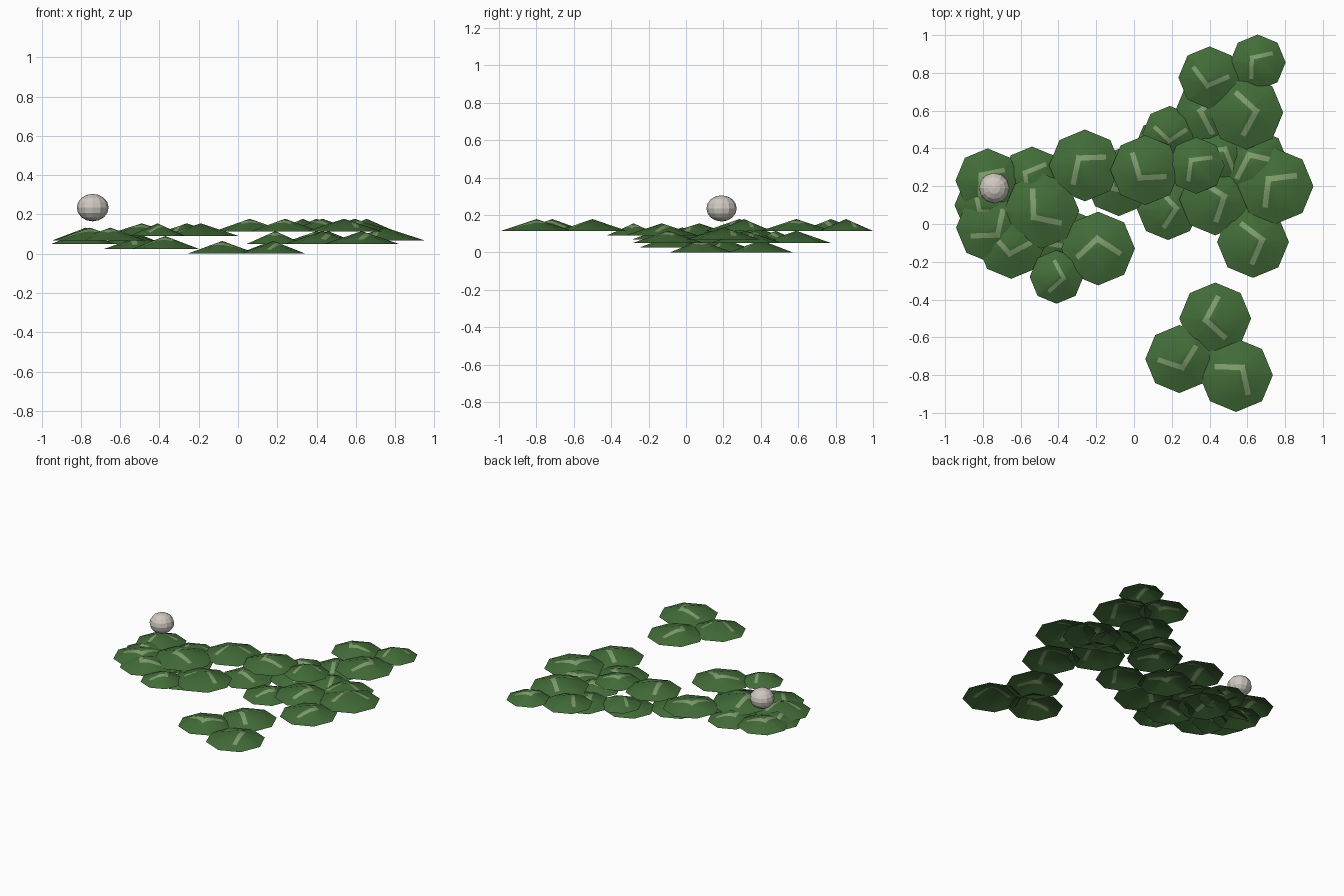
import bpy, bmesh, math
from mathutils import Vector

if "Cube" in bpy.data.objects:
    bpy.data.objects.remove(bpy.data.objects["Cube"])


def material(name, colour):
    m = bpy.data.materials.new(name)
    m.diffuse_color = (*colour, 1)
    m.use_nodes = True
    m.node_tree.nodes["Principled BSDF"].inputs["Base Color"].default_value = m.diffuse_color
    return m


GREEN = material("leaf green", (0.055, 0.15, 0.04))
PALE = material("pale leaf mark", (0.21, 0.33, 0.15))
WHITE = material("warm white", (0.62, 0.58, 0.53))

SIDES = 8
PAD_HEIGHT = 0.065


def leaf_pad(x, y, base, radius, angle):
    """Shallow open cone with an L-shaped pale mark cut into it."""
    bm = bmesh.new()
    rim = [bm.verts.new((radius * math.cos(i * math.tau / SIDES),
                         radius * math.sin(i * math.tau / SIDES), 0))
           for i in range(SIDES)]
    tip = bm.verts.new((0, 0, PAD_HEIGHT))
    for i in range(SIDES):
        bm.faces.new((rim[i], rim[(i + 1) % SIDES], tip))

    # two arms of the mark, meeting at an elbow
    a = math.radians(angle)
    elbow = Vector((math.cos(a), math.sin(a), 0)) * radius * 0.27
    half, length = 0.073 * radius, 0.76 * radius
    arms = []
    for turn in (-52, 52):
        b = a + math.pi + math.radians(turn)
        arms.append((Vector((math.cos(b), math.sin(b), 0)),
                     Vector((-math.sin(b), math.cos(b), 0))))
    for along, across in arms:
        for point, normal in ((elbow + across * half, across),
                              (elbow - across * half, across),
                              (elbow + along * length, along),
                              (elbow - along * half, along)):
            bmesh.ops.bisect_plane(bm, geom=bm.verts[:] + bm.edges[:] + bm.faces[:],
                                   plane_co=point, plane_no=normal, dist=1e-5)
    for f in bm.faces:
        c = f.calc_center_median() - elbow
        f.material_index = int(any(-half < c.dot(u) < length and abs(c.dot(v)) < half
                                   for u, v in arms))
        f.smooth = True
    me = bpy.data.meshes.new("leaf_pad")
    bm.to_mesh(me)
    bm.free()
    me.materials.append(GREEN)
    me.materials.append(PALE)
    ob = bpy.data.objects.new("leaf_pad", me)
    ob.location = (x, y, base)
    bpy.context.collection.objects.link(ob)


# pads grouped by the height of their rim: x, y, radius, mark direction
front_cluster = [(0.43, -0.50, 0.19, 190), (0.24, -0.715, 0.18, -70),
                 (0.54, -0.80, 0.195, 50)]
top_tier = [(0.40, 0.775, 0.165, -105), (0.655, 0.855, 0.148, 140),
            (0.595, 0.59, 0.195, 10), (0.06, 0.285, 0.185, -125),
            (0.33, 0.31, 0.15, 135)]
upper_tier = [(-0.26, 0.31, 0.19, 130), (-0.19, -0.13, 0.195, 95),
              (-0.41, -0.28, 0.142, -10), (-0.49, 0.07, 0.20, -140)]
middle_tier = [(0.75, 0.20, 0.20, 135), (-0.775, 0.23, 0.17, 140),
               (-0.755, -0.02, 0.187, -50), (-0.65, -0.11, 0.18, -100)]
lower_tier = [(0.63, -0.095, 0.19, 15), (0.63, 0.32, 0.19, 115),
              (0.43, 0.13, 0.19, 20), (0.40, 0.59, 0.185, 170),
              (0.19, 0.48, 0.145, -95), (0.46, 0.36, 0.16, 60),
              (-0.79, 0.10, 0.16, -130), (-0.54, 0.25, 0.16, 150)]
low_tier = [(-0.50, 0.12, 0.18, 150), (-0.37, -0.08, 0.17, -60)]
ground_tier = [(0.18, 0.08, 0.165, 5), (-0.08, 0.22, 0.178, -140),
               (0.17, 0.40, 0.17, 200)]

for base, pads in ((0.113, front_cluster), (0.113, top_tier), (0.09, upper_tier),
                   (0.068, middle_tier), (0.05, lower_tier), (0.025, low_tier),
                   (0.0, ground_tier)):
    for x, y, radius, angle in pads:
        leaf_pad(x, y, base, radius, angle)

# pale bud hovering over the left end
bpy.ops.mesh.primitive_uv_sphere_add(segments=12, ring_count=8, radius=1,
                                     location=(-0.74, 0.19, 0.235))
bud = bpy.context.object
bud.name = bud.data.name = "bud"
bud.scale = (0.081, 0.081, 0.07)
bud.data.materials.append(WHITE)
